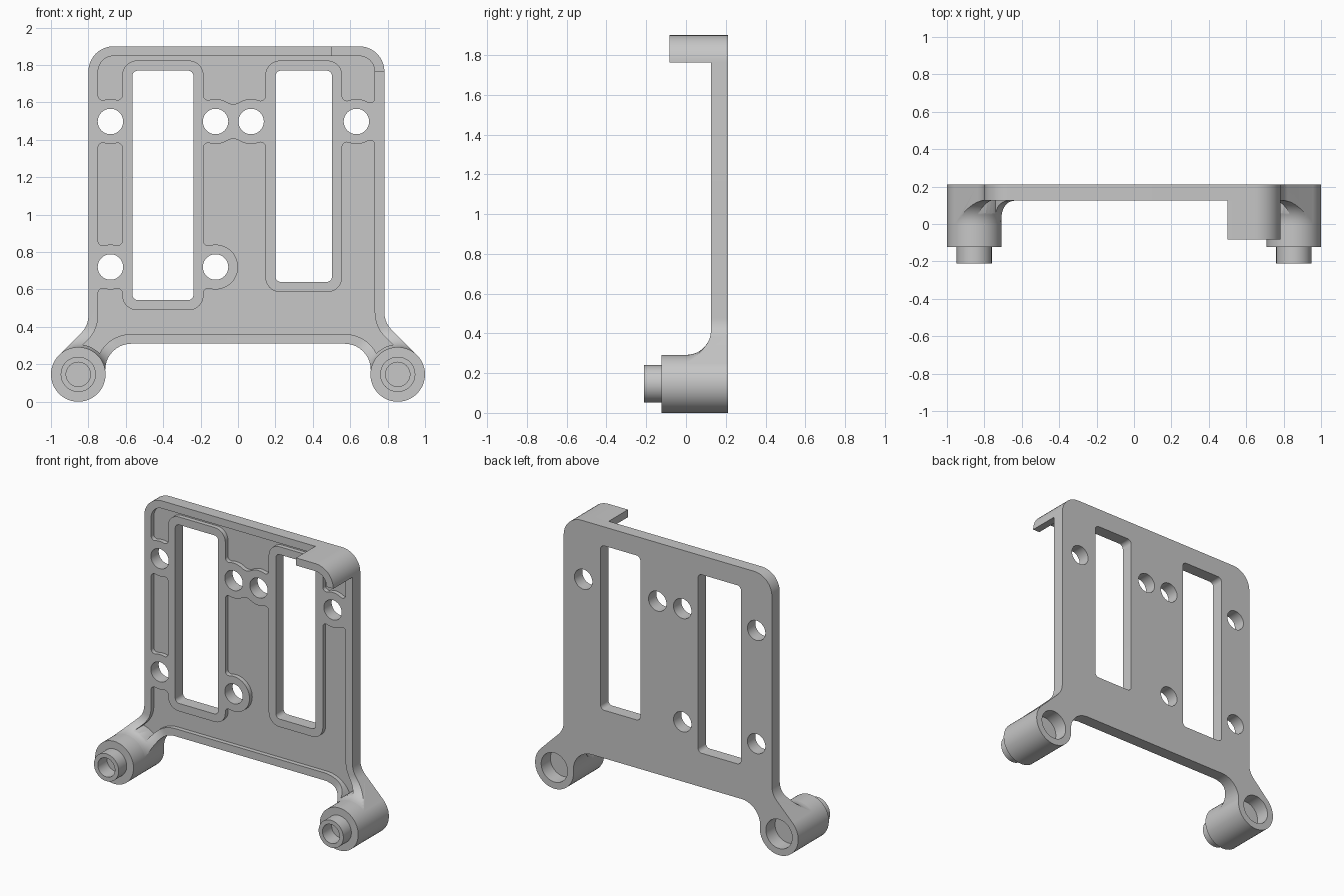
import bpy, bmesh
from math import sin, cos, tan, pi, atan2, remainder, sqrt
from mathutils import Vector, Matrix

if "Cube" in bpy.data.objects:
    bpy.data.objects.remove(bpy.data.objects["Cube"])

grey = bpy.data.materials.new("light_grey")
grey.use_nodes = True
COLOR = (0.57, 0.57, 0.57, 1)
grey.diffuse_color = COLOR
grey.node_tree.nodes["Principled BSDF"].inputs["Base Color"].default_value = COLOR

FRONT, FLOOR, BACK = 0.125, 0.155, 0.21    # plate face, pocket floor, plate back
BOSS_X, BOSS_Z, BOSS_R = 0.854, 0.146, 0.146
SIDE = 0.783                               # left edge of the plate
PAD = 0.12                                 # radius of the pads around the holes


def finish(name, bm):
    bmesh.ops.recalc_face_normals(bm, faces=bm.faces)
    mesh = bpy.data.meshes.new(name)
    bm.to_mesh(mesh)
    bm.free()
    mesh.materials.append(grey)
    obj = bpy.data.objects.new(name, mesh)
    bpy.context.collection.objects.link(obj)
    return obj


def arc(c, r, start, end, steps=10):
    """Points on the shorter arc between two angles."""
    sweep = remainder(end - start, 2 * pi)
    angles = [start + sweep * k / steps for k in range(steps + 1)]
    return [Vector((c[0] + r * cos(t), c[1] + r * sin(t))) for t in angles]


def rounded(corners):
    """Polygon from (x, z, radius) corners."""
    pts = []
    for i, (x, z, r) in enumerate(corners):
        p = Vector((x, z))
        if r <= 0:
            pts.append(p)
            continue
        u = (Vector(corners[i - 1][:2]) - p).normalized()
        v = (Vector(corners[(i + 1) % len(corners)][:2]) - p).normalized()
        half = u.angle(v) / 2
        c = p + (u + v).normalized() * (r / sin(half))
        a, b = p + u * (r / tan(half)) - c, p + v * (r / tan(half)) - c
        pts += arc(c, r, atan2(a.y, a.x), atan2(b.y, b.x))
    return pts


def extrude(name, pts, y0, y1):
    bm = bmesh.new()
    face = bm.faces.new([bm.verts.new((x, y0, z)) for x, z in pts])
    out = bmesh.ops.extrude_face_region(bm, geom=[face])["geom"]
    moved = [g for g in out if isinstance(g, bmesh.types.BMVert)]
    bmesh.ops.translate(bm, verts=moved, vec=(0, y1 - y0, 0))
    return finish(name, bm)


def box(name, x0, x1, z0, z1, y0, y1, r=0):
    return extrude(name, rounded([(x0, z0, r), (x1, z0, r), (x1, z1, r), (x0, z1, r)]), y0, y1)


def disc(name, x, z, r, y0, y1, n=48):
    ring = [(x + r * cos(2 * pi * k / n), z + r * sin(2 * pi * k / n)) for k in range(n)]
    return extrude(name, ring, y0, y1)


def webs(x, z, cx, r, end):
    """Fillets above and below a pad, tangent to it, ending at angle end."""
    made = []
    dz = sqrt((PAD + r) ** 2 - (cx - x) ** 2)
    for s in (-1, 1):
        c = (cx, z + s * dz)
        curve = arc(c, r, atan2(-s * dz, x - cx), s * end)
        made.append(extrude("web", [Vector((x, z))] + curve + [Vector((curve[-1].x, z))], -0.4, 0.3))
    return made


def lathe(name, profile, x, z, n=48):
    """Spin (radius, y) points about a front-to-back axis."""
    bm = bmesh.new()
    vs = [bm.verts.new((r, y, 0)) for r, y in profile]
    es = [bm.edges.new(pair) for pair in zip(vs, vs[1:])]
    bmesh.ops.spin(bm, geom=vs + es, cent=(0, 0, 0), axis=(0, 1, 0),
                   angle=2 * pi, steps=n, use_duplicate=False)
    bmesh.ops.remove_doubles(bm, verts=bm.verts, dist=1e-5)
    bmesh.ops.transform(bm, matrix=Matrix.Translation((x, 0, z)), verts=bm.verts)
    return finish(name, bm)


def combine(obj, tools, op):
    """Apply a boolean for each tool, then drop the tool."""
    for tool in tools:
        mod = obj.modifiers.new("cut", "BOOLEAN")
        mod.object, mod.operation, mod.solver = tool, op, "EXACT"
        dg = bpy.context.evaluated_depsgraph_get()
        mesh = bpy.data.meshes.new_from_object(obj.evaluated_get(dg))
        obj.modifiers.clear()
        obj.data = mesh
        bpy.data.objects.remove(tool)


def outline(d):
    """Plate outline with its two legs, moved inward by d."""
    tip = 0.1032

    def half(edge):
        return [(edge - d, 1.9 - d, 0.135 - d),
                (edge - d, 1.206 - edge - 0.414 * d, 0.13 + d),
                (BOSS_X + tip - 0.707 * d, BOSS_Z + tip - 0.707 * d, 0),
                (BOSS_X, BOSS_Z, 0),
                (0.71 + d, BOSS_Z, 0),
                (0.71 + d, 0.31 + d, 0.14 + d)]
    return rounded(half(SIDE) + [(-x, z, r) for x, z, r in reversed(half(0.8))])


# Plate with flared fillets around the two bosses
plate = extrude("plate", outline(0), -0.02, BACK)
keep = box("keep", -1.2, 1.2, -0.2, 2.1, FRONT, 0.4)
R = 0.122
flare = [(0, -0.05), (0.14, -0.05), (0.14, 0)]
flare += [(BOSS_R + R - R * cos(t), FRONT - R + R * sin(t))
          for t in [pi / 2 * k / 12 for k in range(13)]]
flare += [(BOSS_R + R, 0.25), (0, 0.25)]
combine(keep, [lathe("flare", flare, s * BOSS_X, BOSS_Z) for s in (-1, 1)], "UNION")
combine(plate, [keep], "INTERSECT")

# Front pocket: inset outline minus window rims, hole pads and boss surrounds
windows = [(-0.565, -0.238, 0.543, 1.77), (0.2, 0.503, 0.64, 1.77)]
TOP, LOW = 1.498, 0.72
holes = [(-0.682, TOP), (-0.682, LOW), (-0.12, TOP), (-0.12, LOW), (0.07, TOP), (0.633, TOP)]
pocket = extrude("pocket", outline(0.052), -0.3, FLOOR)
W, F = 0.054, 0.025
islands = [box("rim", a - W, b + W, c - W, e + W, -0.4, 0.3, 0.08) for a, b, c, e in windows]
islands += [disc("pad", x, z, PAD, -0.4, 0.3) for x, z in holes]
islands += [disc("surround", s * BOSS_X, BOSS_Z, 0.16, -0.4, 0.3) for s in (-1, 1)]

# Fillets where the pads meet walls on their right (pi) or left (0) side
walls = [(holes[0], -0.748, pi), (holes[0], -0.619, 0), (holes[1], -0.748, pi),
         (holes[1], -0.619, 0), (holes[2], -0.184, pi), (holes[3], -0.184, pi),
         (holes[4], 0.146, 0), (holes[5], 0.557, pi), (holes[5], 0.731, 0)]
for (x, z), wall, end in walls:
    islands += webs(x, z, wall - F * cos(end), F, end)
for x, z in (holes[2], holes[4]):
    islands += webs(x, z, -0.025, 0.06, -pi / 2)
combine(pocket, islands, "DIFFERENCE")

# Through openings
cutters = [pocket]
cutters += [box("window", a, b, c, e, -0.5, 0.5, 0.03) for a, b, c, e in windows]
cutters += [disc("hole", x, z, 0.068, -0.5, 0.5) for x, z in holes]
cutters += [disc("bore", s * BOSS_X, BOSS_Z, 0.12, -0.5, 0.5) for s in (-1, 1)]
combine(plate, cutters, "DIFFERENCE")

# Bosses with a hollow pin in front and a socket behind
boss = [(0, -0.11), (0.065, -0.11), (0.065, -0.21), (0.094, -0.21), (0.094, -0.123),
        (BOSS_R, -0.123), (BOSS_R, BACK), (0.1, BACK), (0.1, 0.11), (0, 0.11)]
parts = [plate]
for side, s in (("left", 1), ("right", -1)):
    parts.append(lathe(side + "_boss", boss, s * BOSS_X, BOSS_Z))

# Curved lip over the top left corner
T, LIP = 0.052, 1.763
lip = rounded([(0.5, 1.9, 0), (SIDE, 1.9, 0.135), (SIDE, LIP, 0), (SIDE - T, LIP, 0),
               (SIDE - T, 1.9 - T, 0.083), (0.5, 1.9 - T, 0)])
parts.append(extrude("corner_lip", lip, -0.084, FRONT))

# Smooth round walls, keep edges sharp
bpy.ops.object.select_all(action="DESELECT")
for obj in parts:
    obj.select_set(True)
bpy.context.view_layer.objects.active = plate
bpy.ops.object.shade_smooth_by_angle(angle=pi / 6)
